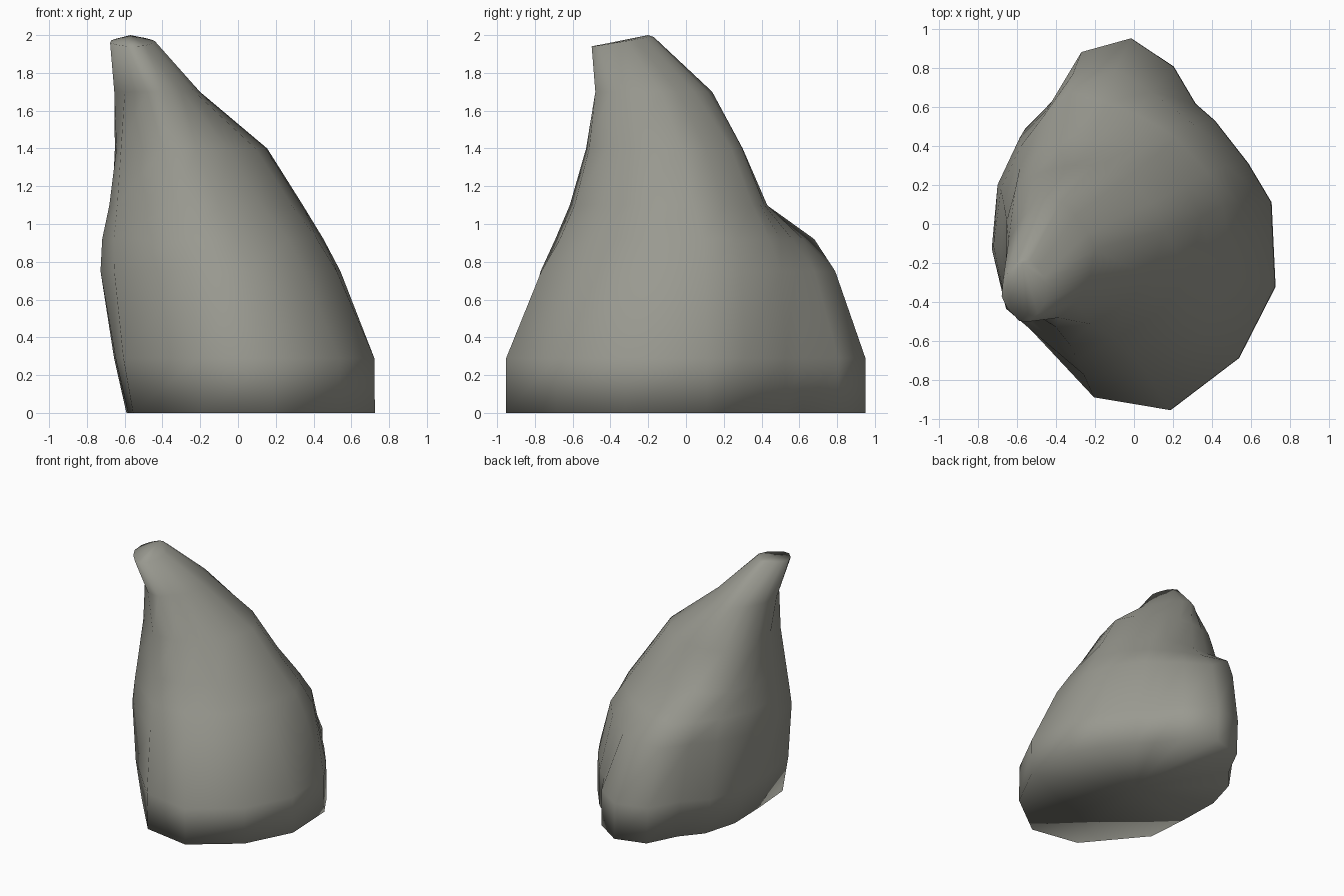
import bpy, bmesh, math

if "Cube" in bpy.data.objects:
    bpy.data.objects.remove(bpy.data.objects["Cube"])

# Directions of the rock's vertical ridges, in degrees from +x
ANGLES = (9, 28, 52, 63, 76, 91, 107, 122, 139, 162, 191, 217, 257, 281, 308, 336)
# Each level: height, centre x, centre y, then the radius at every ridge
LEVELS = [
    (0.29, 0.00, 0.00, (.71, .66, .67, .69, .83, .95, .92, .76, .74, .69, .66, .76, .91, .97, .87, .79)),
    (0.75, -.08, 0.00, (.63, .63, .64, .65, .70, .79, .80, .69, .67, .65, .66, .72, .79, .78, .70, .66)),
    (0.92, -.13, 0.00, (.59, .57, .56, .56, .58, .62, .71, .64, .60, .58, .60, .66, .71, .68, .64, .60)),
    (1.10, -.20, -.05, (.55, .53, .51, .50, .48, .48, .50, .52, .51, .49, .49, .55, .58, .55, .52, .53)),
    (1.40, -.30, -.10, (.46, .44, .43, .42, .41, .40, .40, .41, .41, .37, .35, .40, .44, .42, .40, .43)),
]
DIRS = [(math.cos(math.radians(a)), math.sin(math.radians(a))) for a in ANGLES]
SIDES = len(ANGLES)

bm = bmesh.new()


def add_ring(points):
    return [bm.verts.new(p) for p in points]


def oval(cx, cy, z, rx, ry, tilt):
    # Oval pinched towards a diamond, tilted along y
    pts = []
    for c, s in DIRS:
        k = 1 - 0.24 * abs(c * s)
        pts.append((cx + rx * k * c, cy + ry * k * s, z + tilt * s))
    return add_ring(pts)


# Foot: the lowest level, tucked in on the left side
foot = LEVELS[0][3]
loops = [add_ring([(r * c * (1 + 0.1 * min(0, c)) + 0.003, r * s, 0)
                   for r, (c, s) in zip(foot, DIRS)])]

# Body levels
for z, cx, cy, radii in LEVELS:
    loops.append(add_ring([(cx + r * c, cy + r * s, z) for r, (c, s) in zip(radii, DIRS)]))

# Neck and tilted tip
loops.append(oval(-.43, -.18, 1.70, .24, .32, 0))
loops.append(oval(-.56, -.34, 1.965, .125, .17, .025))

# Rock walls
for low, high in zip(loops, loops[1:]):
    for i in range(SIDES):
        j = (i + 1) % SIDES
        bm.faces.new((low[i], low[j], high[j], high[i]))

# Flat underside and blunt tip
for loop, centre in ((loops[0][::-1], (0, 0, 0)), (loops[-1], (-.57, -.2, 2.0))):
    c = bm.verts.new(centre)
    for i in range(SIDES):
        bm.faces.new((loop[i], loop[(i + 1) % SIDES], c))

bmesh.ops.recalc_face_normals(bm, faces=bm.faces[:])
for f in bm.faces:
    f.smooth = True

mesh = bpy.data.meshes.new("rock")
bm.to_mesh(mesh)
bm.free()
rock = bpy.data.objects.new("rock", mesh)
bpy.context.collection.objects.link(rock)

# Stone colour
stone = bpy.data.materials.new("stone grey")
stone.diffuse_color = (0.32, 0.32, 0.28, 1)
stone.use_nodes = True
stone.node_tree.nodes["Principled BSDF"].inputs["Base Color"].default_value = stone.diffuse_color
mesh.materials.append(stone)
